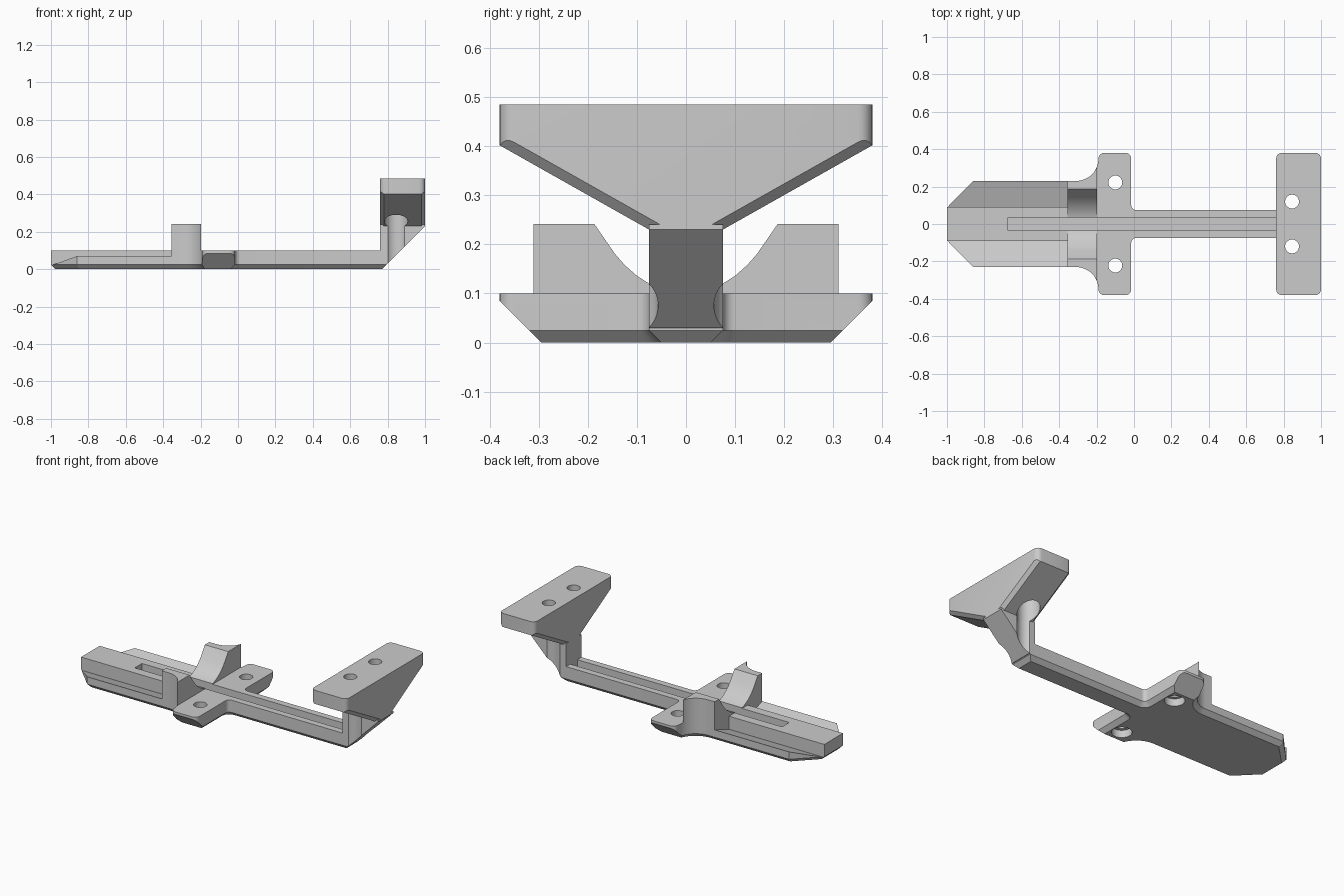
import bpy, bmesh, math
from mathutils import Vector

if "Cube" in bpy.data.objects:
    bpy.data.objects.remove(bpy.data.objects["Cube"], do_unlink=True)

grey = bpy.data.materials.new("matte_grey")
grey.use_nodes = True
grey.diffuse_color = (0.6, 0.6, 0.6, 1)
grey.node_tree.nodes["Principled BSDF"].inputs["Base Color"].default_value = (0.6, 0.6, 0.6, 1)


def prism(name, pts, axis, lo, hi, bevel=None, width=0.02):
    """Extrude a flat profile along x or z; bevel picks edges to chamfer."""
    place = {"x": lambda p, h: Vector((h, p[0], p[1])),
             "z": lambda p, h: Vector((p[0], p[1], h)),
             "y": lambda p, h: Vector((p[0], h, p[1]))}[axis]
    bm = bmesh.new()
    face = bm.faces.new([bm.verts.new(place(p, lo)) for p in pts])
    ext = bmesh.ops.extrude_face_region(bm, geom=[face])
    top = [v for v in ext["geom"] if isinstance(v, bmesh.types.BMVert)]
    bmesh.ops.translate(bm, verts=top, vec=place((0, 0), hi - lo))
    bmesh.ops.recalc_face_normals(bm, faces=bm.faces)
    if bevel:
        edges = [e for e in bm.edges if bevel(e.verts[0].co, e.verts[1].co)]
        bmesh.ops.bevel(bm, geom=edges, offset=width, segments=1,
                        affect="EDGES", clamp_overlap=False)
        bmesh.ops.recalc_face_normals(bm, faces=bm.faces)
    mesh = bpy.data.meshes.new(name)
    bm.to_mesh(mesh)
    bm.free()
    mesh.materials.append(grey)
    obj = bpy.data.objects.new(name, mesh)
    bpy.context.collection.objects.link(obj)
    return obj


def arc(cx, cy, r, start, end, n=8):
    angles = [math.radians(start + (end - start) * i / n) for i in range(n + 1)]
    return [(cx + r * math.cos(a), cy + r * math.sin(a)) for a in angles]


def boolean(obj, cutter, mode="DIFFERENCE"):
    mod = obj.modifiers.new("cut", "BOOLEAN")
    mod.operation, mod.solver, mod.object = mode, "EXACT", cutter
    bpy.context.view_layer.objects.active = obj
    bpy.ops.object.modifier_apply(modifier=mod.name)
    bpy.data.objects.remove(cutter, do_unlink=True)


def bore(obj, x, y, r, lo, hi):
    boolean(obj, prism("bore", arc(x, y, r, 0, 352.5, 47), "z", lo, hi))


def flip(pts):
    return [(-y, z) for y, z in pts]


# Plan outline of the base: tapered tail, crossbar and narrow arm
half = [(-1, 0.09), (-0.86, 0.23)]
half += arc(-0.31, 0.35, 0.12, -90, 0, 12)
half += arc(-0.16, 0.35, 0.03, 180, 90, 5)
half += arc(-0.045, 0.35, 0.03, 90, 0, 5)
half += arc(0.01, 0.1, 0.025, 180, 270, 5)
half += [(0.795, 0.075)]
outline = half + [(x, -y) for x, y in reversed(half)]

base = prism("base", outline, "z", 0, 0.1,
             lambda a, b: max(a.z, b.z) < 0.001, 0.025)

# Sloped flanges beside the tail ridge, and undercut crossbar ends
trough = [(0.09, 0.02), (0.3, 0.095), (0.3, 0.2), (0.09, 0.2)]
undercut = [(0.275, -0.02), (0.415, 0.12), (0.5, 0.12), (0.5, -0.02)]
for side in (lambda p: p, flip):
    boolean(base, prism("trough", side(trough), "x", -1.1, -0.355))
    boolean(base, prism("undercut", side(undercut), "x", -0.195, 0.0))

# Curved cradle standing on the base, following its outline
rise = [(0.02, 0.1), (0.05, 0.108), (0.075, 0.12), (0.1, 0.136),
        (0.125, 0.158), (0.145, 0.181), (0.187, 0.242)]
wall = [(0.45, 0.09)]
wall = rise + [(0.45, 0.242)] + wall
cradle = prism("cradle", wall + flip(reversed(wall)), "x", -0.355, -0.197)
boolean(cradle, prism("footprint", outline, "z", 0, 0.5), "INTERSECT")

# Long central slot
slot = [(-0.035, 0.05), (0.035, 0.05), (0.035, 0.3), (-0.035, 0.3)]
for part in (base, cradle):
    boolean(part, prism("slot", slot, "x", -0.675, 0.76))

# Upright post with a slanted outer face
post = prism("post", [(0.76, 0.03), (0.76, 0.24), (1, 0.24), (1, 0.23), (0.8, 0.03)],
             "y", -0.075, 0.075)

# Flared top bracket with chamfered lower edges and rounded corners
flare = [(0.075, 0.23), (0.38, 0.402), (0.38, 0.485)]
bracket = prism("top_bracket", flare + flip(reversed(flare)), "x", 0.76, 1,
                lambda a, b: abs(a.x - b.x) < 0.001 and abs(a.y - b.y) > 0.2
                and abs(a.z - b.z) > 0.1)
corners = (arc(0.97, 0.35, 0.03, 0, 90, 5) + arc(0.79, 0.35, 0.03, 90, 180, 5)
           + arc(0.79, -0.35, 0.03, 180, 270, 5) + arc(0.97, -0.35, 0.03, 270, 360, 5))
boolean(bracket, prism("rounded_block", corners, "z", 0.1, 0.6), "INTERSECT")

# Screw holes with wider clearance underneath
for s in (-1, 1):
    bore(base, -0.1, s * 0.222, 0.037, -0.1, 0.2)
    bore(base, -0.1, s * 0.222, 0.056, -0.1, 0.045)
    bore(bracket, 0.845, s * 0.12, 0.037, 0.1, 0.6)
    for part in (bracket, post):
        bore(part, 0.845, s * 0.12, 0.063, -0.1, 0.4)

# Smooth the curved walls, keep the edges sharp
bpy.ops.object.select_all(action="DESELECT")
for part in (base, cradle, post, bracket):
    part.select_set(True)
bpy.context.view_layer.objects.active = base
bpy.ops.object.shade_smooth_by_angle(angle=math.radians(25))
